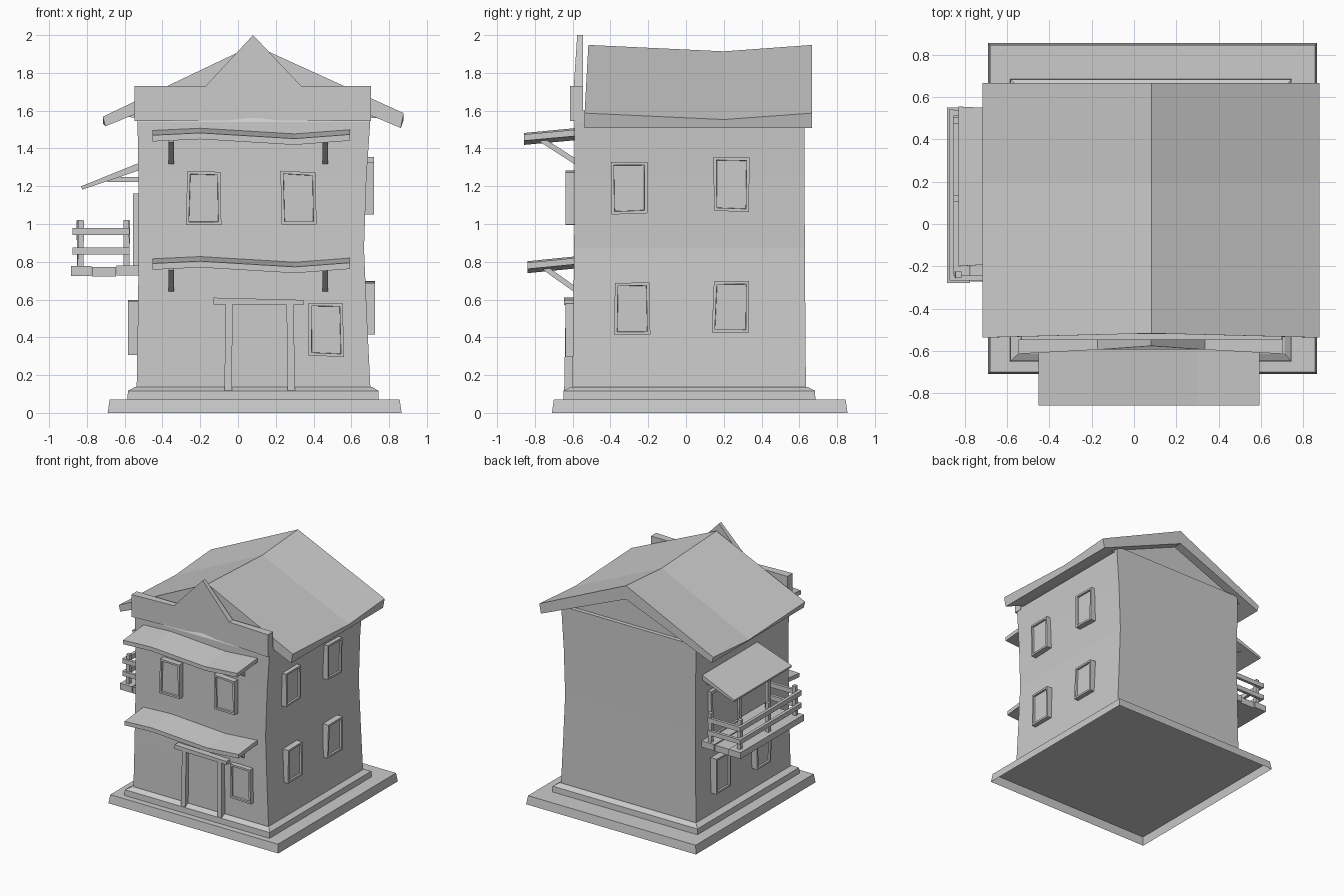
import bpy, bmesh, random
from mathutils import Vector

if "Cube" in bpy.data.objects:
    bpy.data.objects.remove(bpy.data.objects["Cube"])

random.seed(4)


def finish(name, bm):
    bmesh.ops.recalc_face_normals(bm, faces=bm.faces)
    me = bpy.data.meshes.new(name)
    bm.to_mesh(me)
    bm.free()
    ob = bpy.data.objects.new(name, me)
    bpy.context.collection.objects.link(ob)
    return ob


def loft(name, sections, bottom=True):
    """Solid through matching point loops, optionally open at the first loop."""
    bm = bmesh.new()
    rings = [[bm.verts.new(p) for p in s] for s in sections]
    n = len(rings[0])
    for a, b in zip(rings, rings[1:]):
        for i in range(n):
            j = (i + 1) % n
            bm.faces.new((a[i], a[j], b[j], b[i]))
    if bottom:
        bm.faces.new(rings[0])
    bm.faces.new(rings[-1])
    return finish(name, bm)


def rect(x0, x1, y0, y1, z):
    return [(x0, y0, z), (x1, y0, z), (x1, y1, z), (x0, y1, z)]


def box(name, x0, x1, y0, y1, z0, z1):
    return loft(name, [rect(x0, x1, y0, y1, z0), rect(x0, x1, y0, y1, z1)])


def beam(name, p, q, w):
    """Square bar from p to q."""
    p, q = Vector(p), Vector(q)
    rot = (q - p).to_track_quat('Z', 'Y')
    offs = [rot @ Vector((a * w / 2, b * w / 2, 0)) for a, b in ((-1, -1), (1, -1), (1, 1), (-1, 1))]
    return loft(name, [[p + o for o in offs], [q + o for o in offs]])


def window(name, side, u0, u1, z0, z1, wall, out, rim=0.022, recess=0.015):
    """Slightly crooked frame with a sunken pane; side is front, right or left."""
    def place(u, z, d):
        return (u, d, z) if side == 'front' else (d, u, z)
    bm = bmesh.new()
    j = lambda: random.uniform(-0.006, 0.006)
    quad = [(u0 + j(), z0 + j()), (u1 + j(), z0 + j()), (u1 + j(), z1 + j()), (u0 + j(), z1 + j())]
    back = [bm.verts.new(place(u, z, wall)) for u, z in quad]
    front = [bm.verts.new(place(u, z, out)) for u, z in quad]
    for i in range(4):
        k = (i + 1) % 4
        bm.faces.new((back[i], back[k], front[k], front[i]))
    bm.faces.new(back)
    pane = bm.faces.new(front)
    bmesh.ops.recalc_face_normals(bm, faces=bm.faces)
    bmesh.ops.inset_region(bm, faces=[pane], thickness=rim)
    bmesh.ops.inset_region(bm, faces=[pane], thickness=0.002)
    axis = 1 if side == 'front' else 0
    for v in pane.verts:
        v.co[axis] += recess if wall > out else -recess
    return finish(name, bm)


# Stepped foundation, hollow underneath
loft("foundation", [rect(-.69, .866, -.71, .855, 0), rect(-.68, .856, -.70, .845, .07)], bottom=False)
loft("plinth", [rect(-.585, .745, -.65, .685, .07), rect(-.583, .743, -.648, .683, .117),
                rect(-.545, .712, -.612, .645, .137)])

# House body with gently bowed walls
loft("house_body", [rect(-.537, .702, -.602, .635, .11), rect(-.530, .683, -.597, .632, .5),
                    rect(-.526, .667, -.592, .629, .87), rect(-.527, .680, -.590, .628, 1.25),
                    rect(-.532, .700, -.590, .628, 1.54), rect(-.532, .700, -.560, .628, 1.6)])


# Roof with sagging top
def roof_section(y, dz, bow=0):
    return [(-.716, y, 1.568 - dz), (.083, y + bow, 1.948 - dz), (.877, y, 1.587 - dz),
            (.862, y, 1.508), (.083, y + bow, 1.835), (-.703, y, 1.517)]


loft("roof", [roof_section(-.537, 0, .02), roof_section(.20, .034), roof_section(.667, 0)])

# Recessed gable wall under the roof
loft("gable", [[(-.6, y, 1.57), (.083, y, 1.85), (.78, y, 1.56), (.70, y, 1.56), (-.53, y, 1.56)]
               for y in (-.52, .595)])

# False front with pointed peak, slightly hollowed in plan
outline = [(-.547, 1.545, -.614), (.08, 1.55, -.578), (.703, 1.545, -.614), (.703, 1.73, -.614),
           (.335, 1.73, -.594), (.08, 2.0, -.576), (-.172, 1.73, -.594), (-.547, 1.73, -.614)]
loft("parapet", [[(x, y, z) for x, z, y in outline], [(x, -.545, z) for x, z, y in outline]])

# Wavy front awnings and their struts
for level, zw, yo in (("upper", 1.497, -.857), ("lower", .818, -.838)):
    secs = []
    for x, dz in ((-.452, 0), (-.2, .012), (.3, -.018), (.592, .004)):
        secs.append([(x, -.57, zw + dz), (x, yo, zw - .027 + dz),
                     (x, yo, zw - .06 + dz), (x, -.57, zw - .034 + dz)])
    loft(level + "_awning", secs)
    for x in (-.353, .462):
        beam(level + "_awning_strut", (x, -.58, zw - .17), (x, yo + .09, zw - .05), .028)

# Front door
box("door_panel", -.035, .26, -.606, -.58, .117, .58)
for a, b in ((-.072, -.066), (.262, .257)):
    loft("door_jamb", [rect(a, a + .04, -.645, -.58, .117), rect(b, b + .037, -.637, -.58, .58)])
loft("door_lintel", [[(-.13, y, .575), (.346, y, .57), (.346, y, .598), (-.13, y, .61)] for y in (-.645, -.58)])

# Windows
for u0, u1, z0, z1 in ((-.273, -.087, 1.0, 1.277), (.228, .415, 1.0, 1.277), (.37, .557, .3, .578)):
    window("front_window", 'front', u0, u1, z0, z1, -.57, -.637)
for u0, u1, z0, z1, o in ((-.398, -.205, 1.055, 1.332, .72), (.142, .332, 1.066, 1.35, .72),
                          (-.38, -.19, .415, .693, .725), (.142, .335, .424, .70, .725)):
    window("right_window", 'right', u0, u1, z0, z1, .66, o)
for u in (.34, -.19):
    window("left_window", 'left', u - .095, u + .095, .31, .595, -.51, -.583)

# Balcony door
window("balcony_door", 'left', .07, .46, .765, 1.155, -.51, -.555, .035)

# Balcony floor planks
for x0, x1, y0, y1, z in ((-.885, -.775, -.28, .55, .778), (-.772, -.645, -.272, .54, .773),
                          (-.642, -.51, -.262, .548, .78)):
    box("balcony_plank", x0, x1, y0, y1, z - .052, z)

# Balcony posts and rails
for x, y in ((-.835, .49), (-.835, .12), (-.835, -.24), (-.59, .515), (-.59, -.225)):
    beam("balcony_post", (x, y, .73), (x + random.uniform(-.006, .006), y, 1.02), .03)
for z in (.962, .858):
    box("balcony_front_rail", -.875, -.85, -.26, .54, z - .02, z + .018)
    for y in (-.255, .525):
        box("balcony_side_rail", -.872, -.575, y - .012, y + .012, z - .02, z + .018)

# Balcony awning and struts
loft("balcony_awning", [[(-.52, y, 1.325), (-.83, y + s, 1.2), (-.825, y + s, 1.182), (-.52, y, 1.285)]
                        for y, s in ((-.18, -.02), (.17, 0), (.54, .015))])
for y in (-.1, .47):
    beam("balcony_awning_strut", (-.52, y, 1.235), (-.69, y, 1.235), .025)
